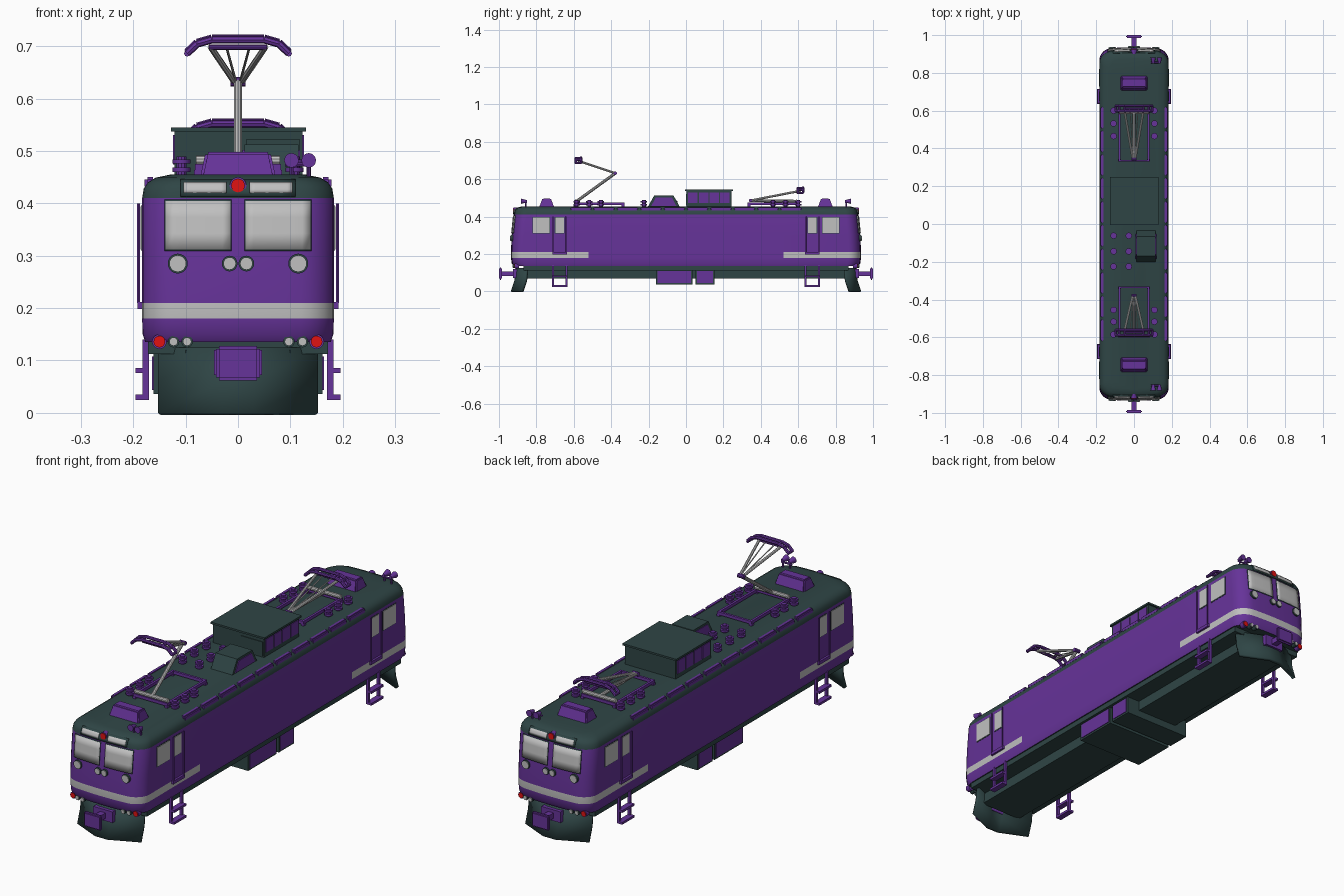
import bpy, bmesh, math
from mathutils import Vector, Matrix

if "Cube" in bpy.data.objects:
    bpy.data.objects.remove(bpy.data.objects["Cube"])


def material(name, rgb):
    m = bpy.data.materials.new(name)
    m.use_nodes = True
    m.diffuse_color = (*rgb, 1)
    m.node_tree.nodes["Principled BSDF"].inputs["Base Color"].default_value = (*rgb, 1)
    return m


PURPLE = material("purple paint", (0.133, 0.033, 0.319))
DARK = material("dark slate", (0.028, 0.06, 0.06))
SILVER = material("silver grey", (0.527, 0.527, 0.527))
RED = material("red lamp", (0.75, 0.006, 0.006))
ENDS = (-1, 1)


def finish(name, bm, mats, recalc=True):
    if recalc:
        bmesh.ops.recalc_face_normals(bm, faces=bm.faces)
    me = bpy.data.meshes.new(name)
    bm.to_mesh(me)
    bm.free()
    for m in mats:
        me.materials.append(m)
    me.shade_smooth()
    me.set_sharp_from_angle(angle=math.radians(32))
    ob = bpy.data.objects.new(name, me)
    bpy.context.collection.objects.link(ob)
    return ob


def boxes(name, items, mat, bevel=0, taper=(1, 1)):
    """Each item is x range, y range, z range; taper shrinks the top."""
    bm = bmesh.new()
    for (x0, x1), (y0, y1), (z0, z1) in items:
        c = Vector((x0 + x1, y0 + y1, z0 + z1)) / 2
        size = (abs(x1 - x0), abs(y1 - y0), abs(z1 - z0), 1)
        new = bmesh.ops.create_cube(bm, size=1)["verts"]
        for v in new:
            if v.co.z > 0:
                v.co.x *= taper[0]
                v.co.y *= taper[1]
        bmesh.ops.transform(bm, verts=new, matrix=Matrix.Translation(c) @ Matrix.Diagonal(size))
    if bevel:
        bmesh.ops.bevel(bm, geom=bm.edges[:], offset=bevel, segments=2, affect="EDGES")
    return finish(name, bm, [mat])


def rods(name, paths, radius, mat, sides=8, end_radius=None):
    """Straight tubes along each polyline."""
    bm = bmesh.new()
    for path in paths:
        for a, b in zip(path, path[1:]):
            a, b = Vector(a), Vector(b)
            d = b - a
            m = Matrix.Translation((a + b) / 2) @ d.to_track_quat("Z", "Y").to_matrix().to_4x4()
            bmesh.ops.create_cone(bm, cap_ends=True, segments=sides, radius1=radius,
                                  radius2=end_radius or radius, depth=d.length, matrix=m)
    return finish(name, bm, [mat])


# Body shell: height, side inset, end position
W = 0.183
RINGS = [(0.135, 0.006, 0.922), (0.15, 0.001, 0.932), (0.18, 0, 0.936), (0.21, 0, 0.936),
         (0.30, 0, 0.932), (0.41, 0, 0.921), (0.428, 0.003, 0.918), (0.44, 0.011, 0.912),
         (0.449, 0.026, 0.9), (0.455, 0.055, 0.875)]


def drop(u):
    t = max(0, (abs(u) - 0.66) / 0.34)
    return 0.012 * u * u + 0.055 * (1 - math.sqrt(max(0, 1 - t * t)))


def end_y(x, z):
    for (z0, _, y0), (z1, _, y1) in zip(RINGS, RINGS[1:]):
        if z <= z1:
            break
    return y0 + (y1 - y0) * (z - z0) / (z1 - z0) - drop(x / W)


half = [0.25, 0.5, 0.66] + [0.66 + 0.34 * math.sin(math.pi * i / 12) for i in range(1, 7)]
us = [-u for u in reversed(half)] + [0] + half
bm = bmesh.new()
loops = []
for z, inset, ye in RINGS:
    w = W - inset
    pts = [(u * w, drop(u) - ye) for u in us] + [(w, -0.52), (w, 0.52)]
    pts += [(-x, -y) for x, y in pts]
    loops.append([bm.verts.new((x, y, z)) for x, y in pts])
for a, b in zip(loops, loops[1:]):
    for i in range(len(a)):
        j = (i + 1) % len(a)
        f = bm.faces.new((a[i], a[j], b[j], b[i]))
        c = f.calc_center_median()
        if c.z > 0.41:
            f.material_index = 1
        elif 0.18 < c.z < 0.21 and abs(c.y) > 0.52:
            f.material_index = 2
bm.faces.new(loops[0]).material_index = 1
bm.faces.new(loops[-1]).material_index = 1
finish("body_shell", bm, [PURPLE, DARK, SILVER])


def end_plate(name, s, x0, x1, z0, z1, mat, lift):
    """Thin plate that follows the curved cab end."""
    bm = bmesh.new()
    n = 8
    grid = [[bm.verts.new((x, s * (end_y(x, z) + lift), z))
             for x in [x0 + (x1 - x0) * i / n for i in range(n + 1)]]
            for z in [z0 + (z1 - z0) * k / 3 for k in range(4)]]
    for lo, hi in zip(grid, grid[1:]):
        for i in range(n):
            f = [lo[i], lo[i + 1], hi[i + 1], hi[i]]
            bm.faces.new(f if s < 0 else f[::-1])
    ob = finish(name, bm, [mat], recalc=False)
    mod = ob.modifiers.new("thickness", "SOLIDIFY")
    mod.thickness, mod.offset = 0.004, -1


def lamp(name, s, x, z, r, mat, rim):
    y = end_y(x, z)
    rods(name + "_rim", [[(x, s * (y - 0.015), z), (x, s * (y + 0.006), z)]], r + 0.003, rim, 20)
    rods(name, [[(x, s * (y - 0.01), z), (x, s * (y + 0.009), z)]], r, mat, 20)


for s in ENDS:
    # Cab end glazing and sign panels
    end_plate("sign_panel", s, -0.11, 0.11, 0.413, 0.446, DARK, 0.004)
    for k in ENDS:
        xa, xb = sorted((k * 0.014, k * 0.138))
        end_plate("windscreen_frame", s, xa - 0.002, xb + 0.002, 0.309, 0.407, DARK, 0.002)
        end_plate("windscreen", s, xa, xb, 0.312, 0.404, SILVER, 0.004)
        xa, xb = sorted((k * 0.022, k * 0.104))
        end_plate("sign_glass", s, xa, xb, 0.42, 0.441, SILVER, 0.007)
        lamp("headlamp", s, k * 0.115, 0.285, 0.016, SILVER, DARK)
        lamp("inner_headlamp", s, k * 0.016, 0.285, 0.012, SILVER, DARK)
        lamp("tail_lamp", s, k * 0.15, 0.136, 0.011, RED, PURPLE)
        for x in (0.097, 0.123):
            lamp("marker_lamp", s, k * x, 0.136, 0.008, SILVER, DARK)
    lamp("top_lamp", s, 0, 0.434, 0.013, RED, PURPLE)

    # Coupler
    boxes("coupler_head", [((-0.042, 0.042), (s * 0.984, s), (0.062, 0.128))], PURPLE, 0.006)
    boxes("coupler_shank", [((-0.013, 0.013), (s * 0.88, s * 0.988), (0.083, 0.107))], PURPLE)
    boxes("coupler_mount", [((-0.046, 0.046), (s * 0.9, s * 0.925), (0.072, 0.12))], PURPLE)

    # Snow plough: vee-shaped slanted shell
    bm = bmesh.new()
    rows = []
    for z, y in ((0, 0.937), (0.06, 0.917), (0.125, 0.91)):
        rows.append([bm.verts.new((x, s * (y - d), z))
                     for x, d in ((-0.153, 0.055), (-0.03, 0), (0.03, 0), (0.153, 0.055))])
    for lo, hi in zip(rows, rows[1:]):
        for i in range(3):
            f = [lo[i], lo[i + 1], hi[i + 1], hi[i]]
            bm.faces.new(f if s < 0 else f[::-1])
    plough = finish("snow_plough", bm, [DARK], recalc=False)
    mod = plough.modifiers.new("thickness", "SOLIDIFY")
    mod.thickness, mod.offset = 0.014, -1

    # Cab sides: windows, door rails and ladders
    for k in ENDS:
        def side(name, y0, y1, z0, z1, mat, out=0.003):
            boxes(name, [((k * (W - 0.004), k * (W + out)), (s * y0, s * y1), (z0, z1))], mat)
        side("side_window_frame", 0.727, 0.82, 0.309, 0.397, DARK, 0.001)
        side("side_window", 0.73, 0.817, 0.312, 0.394, SILVER)
        side("door_window_frame", 0.65, 0.702, 0.309, 0.397, DARK, 0.001)
        side("door_window", 0.653, 0.699, 0.312, 0.394, SILVER)
        side("door_sill", 0.637, 0.715, 0.198, 0.212, PURPLE, 0.009)
        rods("door_rail", [[(k * 0.19, s * y, 0.21), (k * 0.19, s * y, 0.40)]
                           for y in (0.641, 0.711)], 0.003, PURPLE, 6)
        xs = (k * 0.17, k * 0.182)
        ladder = [(xs, (s * y, s * (y + 0.01)), (0.025, 0.14)) for y in (0.634, 0.706)]
        ladder += [((k * 0.17, k * 0.196), (s * 0.634, s * 0.716), (z, z + 0.01)) for z in (0.025, 0.076)]
        boxes("ladder", ladder, PURPLE)

    # Roof vent hood and horns
    boxes("roof_vent_hood", [((-0.072, 0.072), (s * 0.705, s * 0.785), (0.45, 0.498))],
          PURPLE, 0.005, (0.86, 0.55))
    for x in (0.102, 0.135):
        rods("horn", [[(x, s * 0.85, 0.482), (x, s * 0.882, 0.482)]], 0.006, PURPLE, 12, 0.014)
        rods("horn_stand", [[(x, s * 0.858, 0.445), (x, s * 0.858, 0.482)]], 0.004, PURPLE, 8)
    rods("horn_pipe", [[(0.09, s * 0.855, 0.474), (0.14, s * 0.855, 0.474)]], 0.004, PURPLE)

# Underframe
boxes("sole_bar", [((-0.172, 0.172), (-0.87, 0.87), (0.112, 0.137))], DARK)
boxes("centre_spine", [((-0.1, 0.1), (-0.88, 0.88), (0.068, 0.12))], DARK)
spans = ((-0.16, 0.035), (0.05, 0.152))
boxes("equipment_box", [((-0.161, 0.161), y, (0.036, 0.12)) for y in spans], DARK)
boxes("equipment_panel", [((k * 0.158, k * 0.164), (a + 0.008, b - 0.008), (0.044, 0.108))
                          for k in ENDS for a, b in spans], PURPLE)

# Roof edge vents
boxes("roof_edge_vents", [((k * 0.157, k * 0.178), (y - 0.056, y + 0.056), (0.427, 0.45))
                          for k in ENDS for y in [-0.5625 + 0.125 * i for i in range(10)]], PURPLE, 0.005)

# Roof housings
boxes("main_housing", [((-0.121, 0.123), (0.002, 0.243), (0.45, 0.537))], DARK)
boxes("housing_lid", [((-0.128, 0.13), (-0.005, 0.25), (0.537, 0.545))], DARK)
ys = [0.012 + 0.057 * i for i in range(4)]
boxes("housing_louvres", [((k * 0.118 + 0.001, k * 0.125 + 0.001), (y, y + 0.05), (0.474, 0.53))
                          for k in ENDS for y in ys], PURPLE)
boxes("housing_hatch", [((0.015, 0.118), (-0.001, 0.004), (0.46, 0.522))], DARK)
boxes("small_housing", [((0.012, 0.115), (-0.205, -0.032), (0.45, 0.512))], DARK, 0, (1, 0.6))
boxes("small_housing_panel", [((0.009, 0.118), (-0.185, -0.052), (0.458, 0.502))], PURPLE, 0, (1, 0.65))

# Insulators
spots = [(k * 0.108, y) for k in ENDS for y in (0.6, 0.532, 0.465, -0.455, -0.517, -0.585)]
spots += [(x, y) for x in (-0.108, -0.028) for y in (-0.062, -0.145, -0.225)]
rods("insulator_core", [[(x, y, 0.45), (x, y, 0.489)] for x, y in spots], 0.01, PURPLE, 10)
for z in (0.46, 0.476):
    rods("insulator_disc", [[(x, y, z), (x, y, z + 0.008)] for x, y in spots], 0.017, PURPLE, 12)


def pantograph(s, knee, head):
    """Knee and head are (distance from centre, height)."""
    boxes("pantograph_frame",
          [((k * 0.072, k * 0.082), (s * 0.33, s * 0.6), (0.462, 0.475)) for k in ENDS]
          + [((-0.082, 0.082), (s * y, s * (y + 0.01)), (0.462, 0.475)) for y in (0.33, 0.59)], PURPLE)
    boxes("pantograph_feet", [((k * 0.07, k * 0.084), (s * y, s * (y + 0.014)), (0.45, 0.464))
                              for k in ENDS for y in (0.33, 0.588)], PURPLE)
    ky, kz = s * knee[0], knee[1]
    hy, hz = s * head[0], head[1]
    rods("pantograph_pivot", [[(-0.08, s * 0.59, 0.482), (0.08, s * 0.59, 0.482)]], 0.009, SILVER, 10)
    rods("lower_arm", [[(0, s * 0.585, 0.482), (0, ky, kz)]], 0.008, SILVER, 10)
    rods("knee_joint", [[(-0.014, ky, kz), (0.014, ky, kz)]], 0.009, PURPLE, 10)
    rods("upper_arms", [[(k * 0.007, ky, kz), (k * 0.052, hy, hz)] for k in ENDS], 0.006, SILVER)
    rods("stay_rods", [[(k * 0.004, ky, kz), (k * 0.022, hy, hz)] for k in ENDS], 0.0025, SILVER, 6)
    bow = ((-0.097, -0.012), (-0.078, 0.006), (-0.05, 0.014), (0.05, 0.014), (0.078, 0.006), (0.097, -0.012))
    rods("contact_bows", [[(x, hy + d, hz + z + lift) for x, z in bow]
                          for d, lift in ((-0.014, 0), (0.014, 0.003))], 0.007, PURPLE)
    rods("bow_links", [[(x, hy - 0.016, hz + z), (x, hy + 0.016, hz + z)] for x, z in bow], 0.006, PURPLE)
    rods("bow_bar", [[(-0.055, hy, hz), (0.055, hy, hz)]], 0.005, PURPLE)


pantograph(-1, (0.378, 0.632), (0.575, 0.698))
pantograph(1, (0.345, 0.486), (0.612, 0.538))
